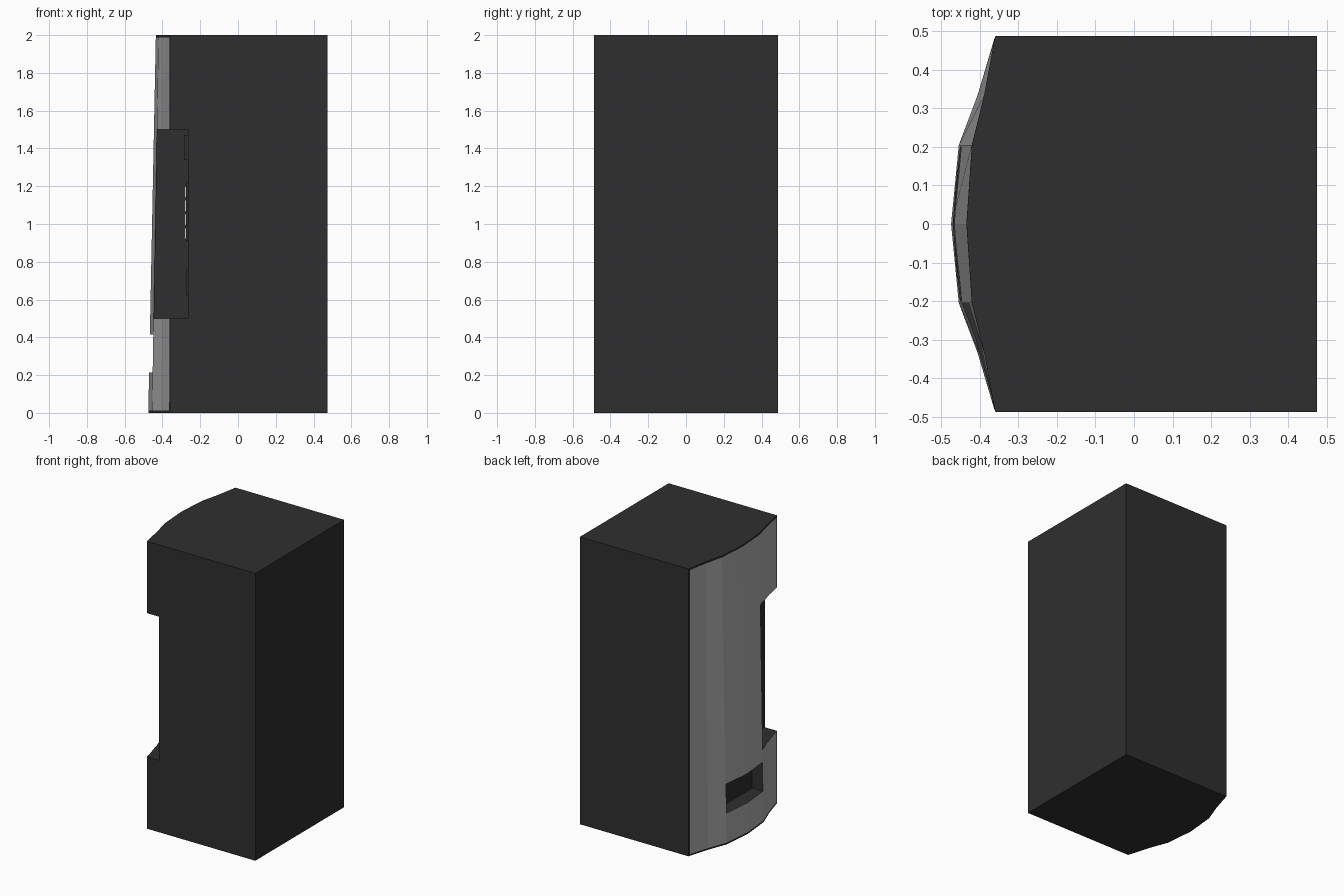
import bpy
import bmesh

cube = bpy.data.objects.get("Cube")
if cube:
    bpy.data.objects.remove(cube, do_unlink=True)


def material(name, value):
    mat = bpy.data.materials.new(name)
    mat.use_nodes = True
    colour = (value, value, value, 1)
    mat.diffuse_color = colour
    mat.node_tree.nodes["Principled BSDF"].inputs["Base Color"].default_value = colour
    return mat


DARK = material("charcoal", 0.028)
GREY = material("panel grey", 0.43)
LIGHT = material("button light grey", 0.6)


def box(name, x, y, z, mat):
    """Box between the given (low, high) ranges."""
    bm = bmesh.new()
    bmesh.ops.create_cube(bm, size=1)
    for v in bm.verts:
        for i, (lo, hi) in enumerate((x, y, z)):
            v.co[i] = lo if v.co[i] < 0 else hi
    mesh = bpy.data.meshes.new(name)
    bm.to_mesh(mesh)
    bm.free()
    mesh.materials.append(mat)
    obj = bpy.data.objects.new(name, mesh)
    bpy.context.collection.objects.link(obj)
    return obj


# Cabinet: bowed, slightly leaning face at -x, with a thin dark rim
RIM = 0.012
BACK = 0.475
half = [(0.488, -0.36, -0.36), (0.477, -0.364, -0.363), (0.335, -0.406, -0.389),
        (0.205, -0.455, -0.421)]
profile = ([(-y, a, b) for y, a, b in half] + [(0, -0.475, -0.435)] + half[::-1])
levels = [0, RIM, 2 - RIM, 2]

bm = bmesh.new()
rows = []
for z in levels:
    row = [bm.verts.new((a + (b - a) * z / 2, y, z)) for y, a, b in profile]
    row += [bm.verts.new((BACK, y, z)) for y in (half[0][0], -half[0][0])]
    rows.append(row)
count = len(rows[0])
last = len(profile) - 2
for k, (low, high) in enumerate(zip(rows, rows[1:])):
    for i in range(count):
        j = (i + 1) % count
        face = bm.faces.new((low[i], low[j], high[j], high[i]))
        face.material_index = int(k == 1 and 0 < i < last)
bm.faces.new(rows[0])
bm.faces.new(rows[-1])
bmesh.ops.recalc_face_normals(bm, faces=bm.faces)
mesh = bpy.data.meshes.new("cabinet")
bm.to_mesh(mesh)
bm.free()
mesh.materials.append(DARK)
mesh.materials.append(GREY)
cabinet = bpy.data.objects.new("cabinet", mesh)
bpy.context.collection.objects.link(cabinet)

# Control recess at the front corner and the delivery slot
cutters = [
    box("recess_cutter", (-0.6, -0.265), (-0.6, -0.205), (0.5, 1.5), DARK),
    box("slot_cutter", (-0.6, -0.37), (-0.2, 0.2), (0.215, 0.415), DARK),
]
bpy.context.view_layer.objects.active = cabinet
for cutter in cutters:
    cutter.hide_render = True
    mod = cabinet.modifiers.new(cutter.name, "BOOLEAN")
    mod.operation = "DIFFERENCE"
    mod.solver = "EXACT"
    mod.object = cutter
    bpy.ops.object.modifier_apply(modifier=mod.name)
    bpy.data.objects.remove(cutter, do_unlink=True)

# Fittings on the back wall of the recess
box("payment_reader", (-0.285, -0.26), (-0.42, -0.28), (1.34, 1.47), DARK)
box("keypad_plate", (-0.274, -0.26), (-0.43, -0.27), (0.91, 1.22), DARK)
box("coin_return", (-0.275, -0.26), (-0.4, -0.3), (0.62, 0.76), DARK)
for r in range(4):
    for c in range(3):
        y = -0.42 + c * 0.05
        z = 0.92 + r * 0.073
        box(f"keypad_button_{r}_{c}", (-0.282, -0.27), (y, y + 0.04), (z, z + 0.06), LIGHT)
